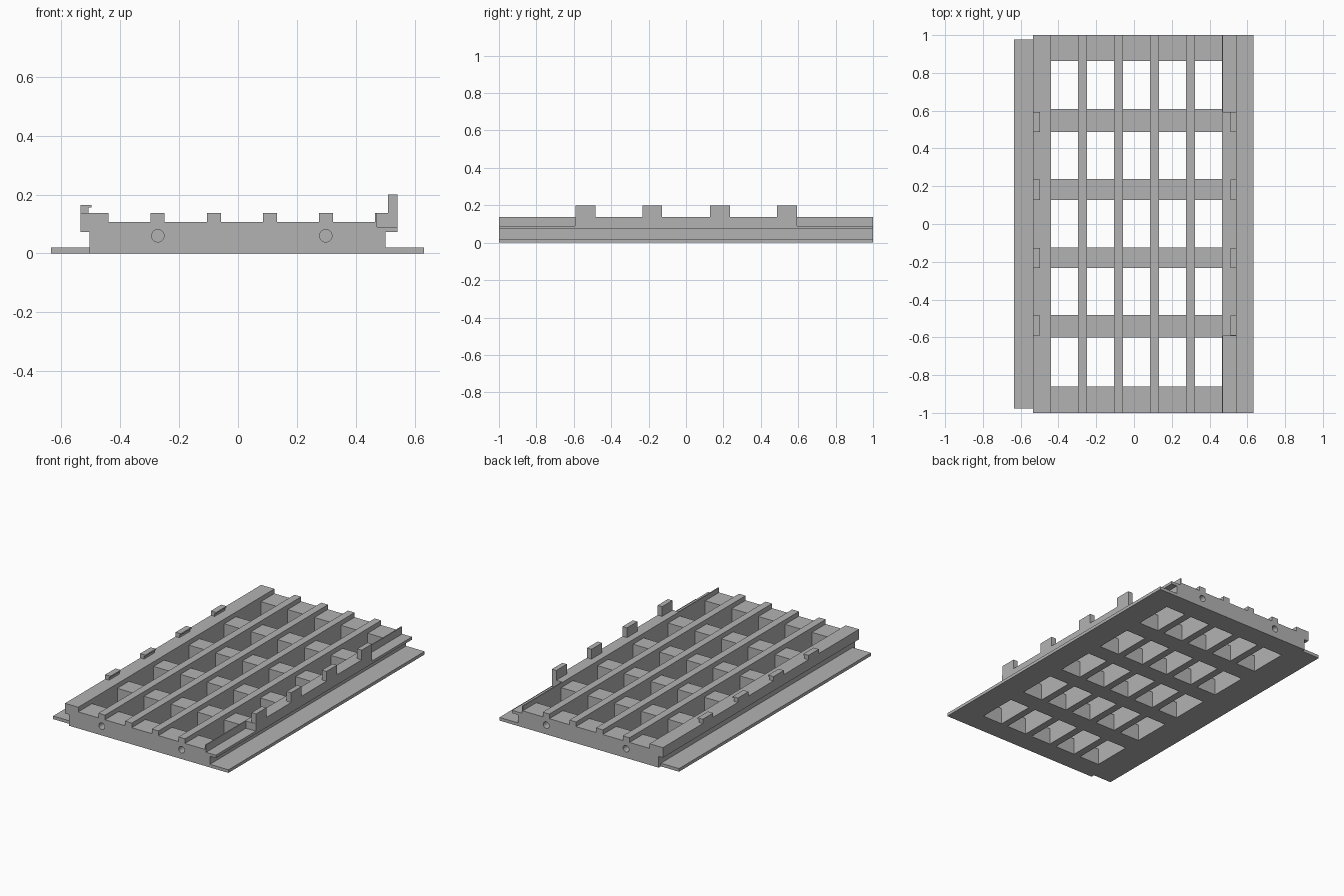
import bpy, bmesh, math
from mathutils import Matrix

cube = bpy.data.objects.get("Cube")
if cube:
    bpy.data.objects.remove(cube, do_unlink=True)

grey = bpy.data.materials.new("plain_grey")
grey.use_nodes = True
colour = (0.45, 0.45, 0.45, 1)
grey.diffuse_color = colour
grey.node_tree.nodes["Principled BSDF"].inputs["Base Color"].default_value = colour


def finish(name, bm):
    bmesh.ops.recalc_face_normals(bm, faces=bm.faces)
    mesh = bpy.data.meshes.new(name)
    bm.to_mesh(mesh)
    bm.free()
    mesh.materials.append(grey)
    obj = bpy.data.objects.new(name, mesh)
    bpy.context.collection.objects.link(obj)
    return obj


def add_prism(bm, profile, y0, y1):
    """Extrude an x-z profile along y."""
    face = bm.faces.new([bm.verts.new((x, y0, z)) for x, z in profile])
    out = bmesh.ops.extrude_face_region(bm, geom=[face])
    moved = [v for v in out["geom"] if isinstance(v, bmesh.types.BMVert)]
    bmesh.ops.translate(bm, verts=moved, vec=(0, y1 - y0, 0))


def rect(x0, x1, z0, z1):
    return [(x0, z0), (x1, z0), (x1, z1), (x0, z1)]


def prisms(name, profile, spans):
    bm = bmesh.new()
    for y0, y1 in spans:
        add_prism(bm, profile, y0, y1)
    return finish(name, bm)


DECK, TOP, LIP = 0.107, 0.137, 0.072
WALL_L, WALL_R = -0.505, 0.50
FULL = [(-1, 1)]
END = 0.593
ENDS = [(-1, -END), (END, 1)]
bars = [(-0.297, -0.249), (-0.106, -0.058), (0.085, 0.132), (0.275, 0.322)]
gaps = [(-0.86, -0.602), (-0.483, -0.232), (-0.125, 0.128), (0.237, 0.488), (0.608, 0.862)]
clip_spans = [(-0.59, -0.485), (-0.233, -0.127), (0.127, 0.235), (0.487, 0.593)]

# Base slab, cut by the windows, the end ledges and the blind pin holes
slab = prisms("base_grid", rect(WALL_L, WALL_R, 0, DECK), FULL)
cut = bmesh.new()
edges = [-0.44] + [x for bar in bars for x in bar] + [0.465]
for x0, x1 in zip(edges[::2], edges[1::2]):
    for y0, y1 in gaps:
        add_prism(cut, rect(x0, x1, -0.1, 0.3), y0, y1)
for side in (-1, 1):
    y0, y1 = sorted((side * END, side * 1.1))
    add_prism(cut, rect(0.472, 0.6, 0.09, 0.3), y0, y1)
    for x in (-0.272, 0.298):
        place = Matrix.Translation((x, side, 0.06)) @ Matrix.Rotation(math.pi / 2, 4, "X")
        bmesh.ops.create_cone(cut, cap_ends=True, segments=32, radius1=0.021,
                              radius2=0.021, depth=0.2, matrix=place)
cutter = finish("grid_cutter", cut)
cutter.hide_render = True
mod = slab.modifiers.new("openings", "BOOLEAN")
mod.operation, mod.solver, mod.object = "DIFFERENCE", "EXACT", cutter
bpy.context.view_layer.objects.active = slab
bpy.ops.object.modifier_apply(modifier=mod.name)
bpy.data.objects.remove(cutter, do_unlink=True)

# Raised lengthwise bars
for i, (x0, x1) in enumerate(bars):
    prisms(f"long_bar_{i + 1}", rect(x0, x1, DECK, TOP), FULL)

# Thin flanges at the foot
prisms("right_flange", rect(-0.635, WALL_L, 0, 0.02), [(-0.978, 0.978)])
prisms("left_flange", rect(WALL_R, 0.632, 0, 0.02), FULL)


# Overhanging side rails
def rail(inner, wall, outer):
    return [(outer, LIP), (wall, LIP), (wall, DECK), (inner, DECK), (inner, TOP), (outer, TOP)]


prisms("right_rail", rail(-0.44, WALL_L, -0.535), FULL)
prisms("left_rail", rail(0.465, WALL_R, 0.542), [(-END, END)])
prisms("left_rail_ledge", rect(WALL_R, 0.542, LIP, 0.09), ENDS)
prisms("left_rail_thin_wall", rect(0.465, 0.472, DECK, TOP), ENDS)

# Hooked clips on one rail, tall tabs on the other
hook = [(-0.535, TOP), (-0.507, TOP), (-0.507, 0.156), (-0.498, 0.156),
        (-0.498, 0.165), (-0.535, 0.165)]
prisms("right_hook_clips", hook, clip_spans)
prisms("left_tabs", rect(0.51, 0.542, TOP, 0.2), clip_spans)
